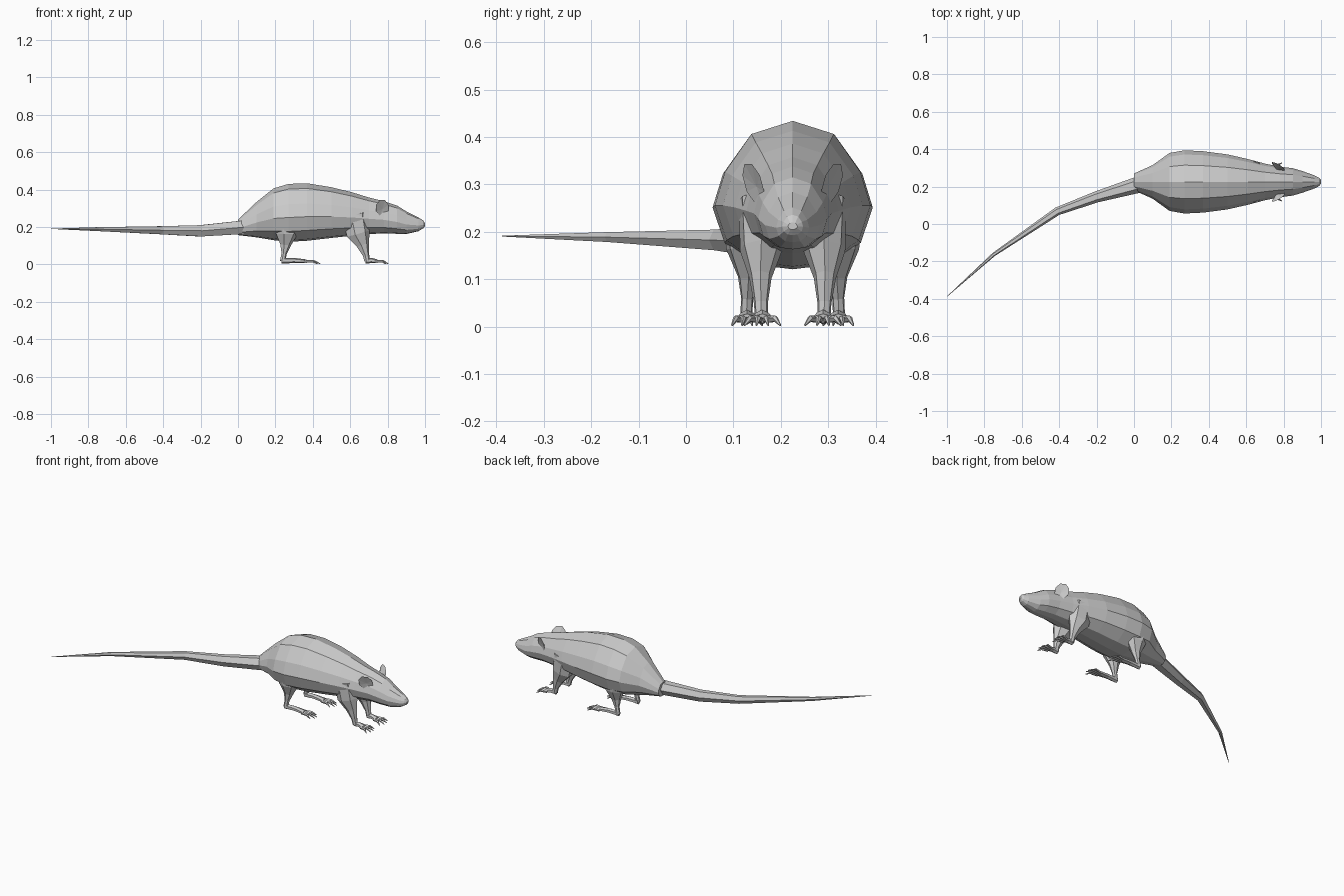
import bpy, bmesh
from math import sin, cos, pi
from mathutils import Vector

YC = 0.225  # body centre line


def finish(name, bm):
    bmesh.ops.recalc_face_normals(bm, faces=bm.faces[:])
    me = bpy.data.meshes.new(name)
    bm.to_mesh(me)
    bm.free()
    ob = bpy.data.objects.new(name, me)
    bpy.context.collection.objects.link(ob)
    return ob


def skin(bm, rings):
    # joins equal-sized rings of points with quads and caps both ends
    vs = [[bm.verts.new(p) for p in r] for r in rings]
    n = len(vs[0])
    for a, b in zip(vs, vs[1:]):
        for i in range(n):
            bm.faces.new((a[i], a[(i + 1) % n], b[(i + 1) % n], b[i]))
    bm.faces.new(vs[0])
    bm.faces.new(vs[-1])


def tube(bm, path, sides=6, phase=0.0):
    # path entries: x, y, z, radius sideways, radius in the other direction
    pts = [Vector(p[:3]) for p in path]
    rings = []
    for i, p in enumerate(path):
        t = (pts[min(i + 1, len(pts) - 1)] - pts[max(i - 1, 0)]).normalized()
        y = Vector((0, 1, 0))
        side = (y - t * y.dot(t)).normalized()
        up = t.cross(side)
        rings.append([pts[i] + side * p[3] * sin(phase + 2 * pi * k / sides)
                      + up * p[4] * cos(phase + 2 * pi * k / sides)
                      for k in range(sides)])
    skin(bm, rings)


# Body and head: x, top z, bottom z, half width
stations = [
    (0.0, 0.24, 0.157, 0.045), (0.10, 0.335, 0.145, 0.09),
    (0.19, 0.407, 0.13, 0.155), (0.27, 0.431, 0.121, 0.169),
    (0.37, 0.434, 0.127, 0.164), (0.50, 0.413, 0.142, 0.147),
    (0.61, 0.386, 0.154, 0.122), (0.70, 0.358, 0.162, 0.098),
    (0.78, 0.338, 0.167, 0.082), (0.85, 0.315, 0.164, 0.073),
    (0.90, 0.284, 0.163, 0.058), (0.965, 0.251, 0.178, 0.035),
    (0.99, 0.236, 0.193, 0.022), (1.0, 0.22, 0.205, 0.010)]
half = [(0, 1), (.53, .91), (.87, .65), (1, .42), (.85, .18), (.45, .03), (0, 0)]
outline = half + [(-w, h) for w, h in half[-2:0:-1]]
bm = bmesh.new()
skin(bm, [[(x, YC + w * hw, zb + h * (zt - zb)) for w, h in outline]
          for x, zt, zb, hw in stations])
finish("body", bm)

# Tail curving off to one side
bm = bmesh.new()
tube(bm, [(0.04, 0.215, 0.20, 0.045, 0.042), (-0.20, 0.145, 0.18, 0.03, 0.035),
          (-0.41, 0.068, 0.183, 0.022, 0.025), (-0.75, -0.163, 0.189, 0.010, 0.012),
          (-1.0, -0.388, 0.191, 0.001, 0.001)], 6, pi / 6)
finish("tail", bm)


def foot(bm, s, y, heel, ball, tip, spread):
    # flat sole with four fanned toes
    tube(bm, [(heel, YC + s * y, 0.02, 0.013, 0.016),
              ((heel + ball) / 2, YC + s * y, 0.022, 0.016, 0.014),
              (ball, YC + s * y, 0.017, 0.022, 0.010)])
    for k in (-1, -0.33, 0.33, 1):
        reach = (tip - ball) * (1 - 0.3 * abs(k))
        y0, y1 = y + 0.016 * k, y + spread * k
        tube(bm, [(ball - 0.01, YC + s * y0, 0.015, 0.007, 0.008),
                  (ball + reach * 0.55, YC + s * (y0 + y1) / 2, 0.017, 0.006, 0.007),
                  (ball + reach, YC + s * y1, 0.003, 0.002, 0.002)], 5)


for s, side in ((-1, "near"), (1, "far")):
    # Hind leg
    bm = bmesh.new()
    tube(bm, [(x, YC + s * y, z, a, b) for x, y, z, a, b in [
        (0.25, 0.10, 0.24, 0.05, 0.09), (0.26, 0.098, 0.165, 0.043, 0.062),
        (0.253, 0.093, 0.105, 0.023, 0.030), (0.246, 0.096, 0.06, 0.013, 0.015),
        (0.238, 0.098, 0.018, 0.013, 0.015)]], 7)
    foot(bm, s, 0.096, 0.232, 0.365, 0.45, 0.032)
    finish("hind_leg_" + side, bm)

    # Front leg
    bm = bmesh.new()
    tube(bm, [(x, YC + s * y, z, a, b) for x, y, z, a, b in [
        (0.62, 0.075, 0.27, 0.04, 0.07), (0.64, 0.066, 0.165, 0.046, 0.066),
        (0.667, 0.068, 0.105, 0.024, 0.036), (0.684, 0.067, 0.05, 0.015, 0.018),
        (0.69, 0.066, 0.018, 0.014, 0.016)]], 7)
    foot(bm, s, 0.064, 0.682, 0.745, 0.81, 0.038)
    finish("front_leg_" + side, bm)

    # Ear: faceted cup, dished at the front
    bm = bmesh.new()
    rim = []
    for k in range(8):
        u, v = cos(pi * (k + .5) / 4), sin(pi * (k + .5) / 4)
        rim.append(bm.verts.new((0.772 + 0.036 * u,
                                 YC + s * (0.083 - 0.02 * u + 0.012 * v),
                                 0.302 + 0.045 * v)))
    dish = bm.verts.new((0.772, YC + s * 0.076, 0.295))
    back = bm.verts.new((0.762, YC + s * 0.066, 0.29))
    for k in range(8):
        a, b = rim[k], rim[(k + 1) % 8]
        bm.faces.new((a, b, dish))
        bm.faces.new((b, a, back))
    finish("ear_" + side, bm)
